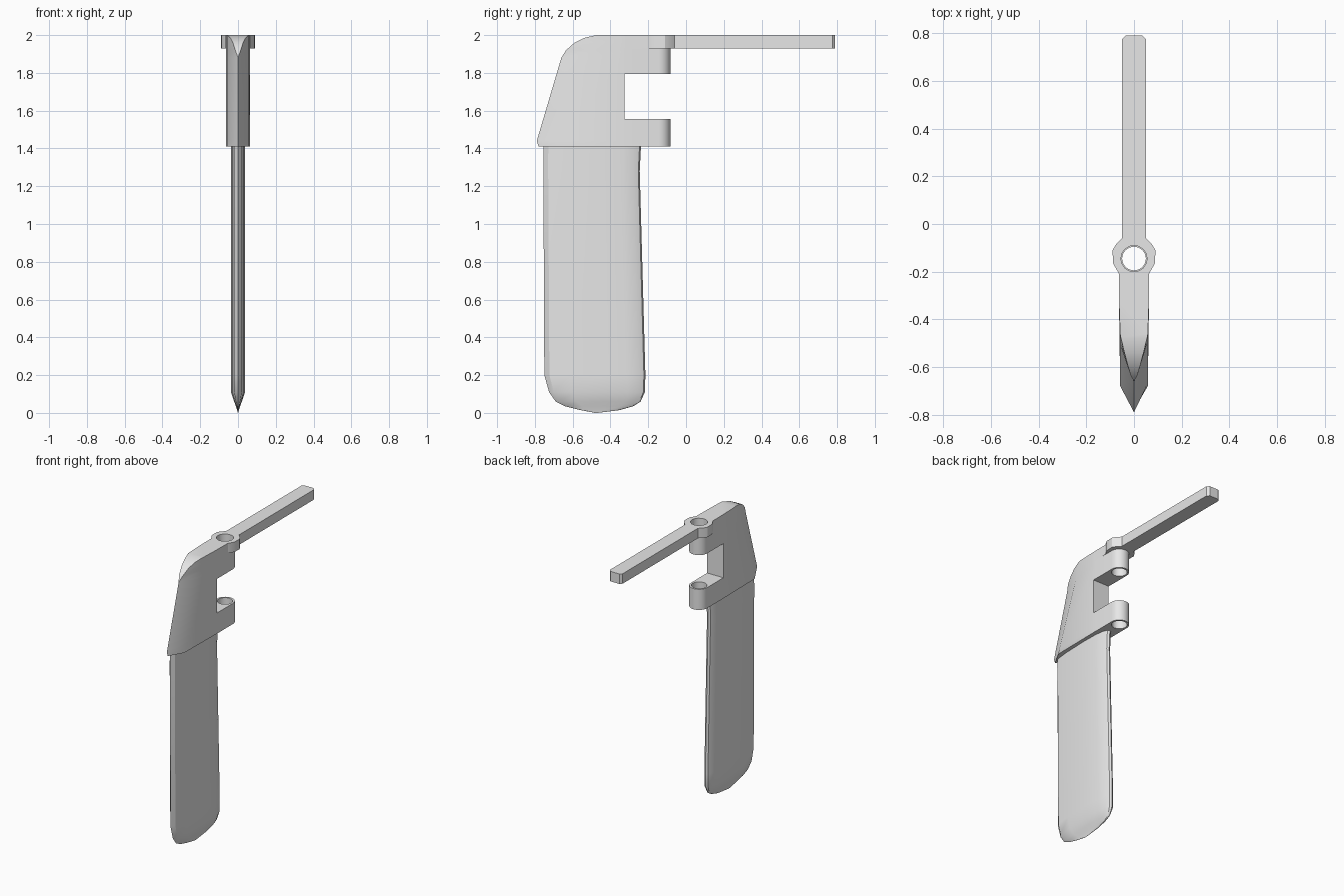
import bpy
import bmesh
import math

cube = bpy.data.objects.get("Cube")
if cube:
    bpy.data.objects.remove(cube)

grey = bpy.data.materials.new("light grey")
grey.use_nodes = True
grey.diffuse_color = (0.8, 0.8, 0.8, 1)
grey.node_tree.nodes["Principled BSDF"].inputs["Base Color"].default_value = (0.8, 0.8, 0.8, 1)


def add_object(name, mesh, angle=30):
    mesh.materials.clear()
    mesh.materials.append(grey)
    obj = bpy.data.objects.new(name, mesh)
    bpy.context.collection.objects.link(obj)
    bpy.ops.object.select_all(action='DESELECT')
    obj.select_set(True)
    bpy.context.view_layer.objects.active = obj
    bpy.ops.object.shade_smooth_by_angle(angle=math.radians(angle))
    return obj


def loft(name, sections):
    """Skin mirrored half outlines; each section is (z, [(x, y), ...])."""
    bm = bmesh.new()
    rings = []
    for z, half in sections:
        outline = half + [(-x, y) for x, y in reversed(half)]
        rings.append([bm.verts.new((x, y, z)) for x, y in outline])
    for a, b in zip(rings, rings[1:]):
        for i in range(len(a)):
            j = (i + 1) % len(a)
            bm.faces.new((a[i], a[j], b[j], b[i]))
    bm.faces.new(list(reversed(rings[0])))
    bm.faces.new(rings[-1])
    bmesh.ops.remove_doubles(bm, verts=bm.verts, dist=0.0005)
    bmesh.ops.recalc_face_normals(bm, faces=bm.faces)
    mesh = bpy.data.meshes.new(name)
    bm.to_mesh(mesh)
    bm.free()
    return add_object(name, mesh)


def plate(name, half, z0, z1, hole=None):
    """Extrude a mirrored outline from z0 to z1, with an optional round hole."""
    curve = bpy.data.curves.new(name + "_outline", 'CURVE')
    curve.dimensions = '2D'
    curve.fill_mode = 'BOTH'
    curve.extrude = (z1 - z0) / 2
    loops = [half + [(-x, y) for x, y in reversed(half)]]
    if hole:
        loops.append(arc(hole, 0, 360, 16)[:-1])
    for loop in loops:
        spline = curve.splines.new('POLY')
        spline.points.add(len(loop) - 1)
        spline.use_cyclic_u = True
        for point, (x, y) in zip(spline.points, loop):
            point.co = (x, y, 0, 1)
    temp = bpy.data.objects.new(name + "_temp", curve)
    bpy.context.collection.objects.link(temp)
    bpy.context.view_layer.update()
    graph = bpy.context.evaluated_depsgraph_get()
    mesh = bpy.data.meshes.new_from_object(temp.evaluated_get(graph))
    bpy.data.objects.remove(temp)
    # Weld caps to walls and move to height
    bm = bmesh.new()
    bm.from_mesh(mesh)
    bmesh.ops.remove_doubles(bm, verts=bm.verts, dist=0.0001)
    bmesh.ops.translate(bm, verts=bm.verts, vec=(0, 0, (z0 + z1) / 2))
    bmesh.ops.recalc_face_normals(bm, faces=bm.faces)
    bm.to_mesh(mesh)
    bm.free()
    return add_object(name, mesh)


PIN_Y = -0.145


def arc(radius, start, end, steps):
    angles = [math.radians(start + (end - start) * i / steps) for i in range(steps + 1)]
    return [(radius * math.cos(a), PIN_Y + radius * math.sin(a)) for a in angles]


# Blade: foil section shrinking to a rounded, sharpened bottom
foil = [(0, 0), (0.02, 0.05), (0.031, 0.25), (0.037, 0.6), (0.034, 0.82),
        (0.026, 0.93), (0.014, 0.985), (0, 1)]
levels = [(0, -0.48, -0.47, 0.02), (0.015, -0.56, -0.35, 0.12), (0.035, -0.64, -0.28, 0.3),
          (0.06, -0.69, -0.24, 0.55), (0.11, -0.725, -0.218, 1), (0.2, -0.75, -0.215, 1),
          (1.28, -0.755, -0.245, 1), (1.42, -0.755, -0.238, 1)]
loft("rudder_blade", [(z, [(x * w, lead + t * (trail - lead)) for x, t in foil])
                      for z, lead, trail, w in levels])

# Head: wedge nose opening into a flat, rounded top
nose = [(1.41, -0.78, 0), (1.44, -0.79, 0), (1.88, -0.66, 0), (1.92, -0.635, 0.014),
        (1.96, -0.59, 0.027), (1.985, -0.54, 0.04), (2.0, -0.475, 0.056)]
loft("rudder_head", [(z, [(w, y), (0.058, -0.68 + (z - 1.41) * 0.37), (0.063, -0.325)])
                     for z, y, w in nose])

# Hinge arms with pin holes, and the shoulder behind the tiller ring
arm = [(0.063, -0.325)] + arc(0.063, 0, 90, 6)
plate("lower_hinge_arm", arm, 1.41, 1.555, 0.05)
plate("upper_hinge_arm", arm, 1.795, 1.93, 0.05)
plate("head_shoulder", [(0.063, -0.325), (0.064, -0.205)], 1.93, 2.0)

# Tiller bar with its ring
tiller = [(0.065, -0.205), (0.088, -0.165), (0.09, -0.11), (0.075, -0.085),
          (0.05, -0.06), (0.05, 0.775), (0.035, 0.79)]
plate("tiller", tiller, 1.93, 2.0, 0.055)
